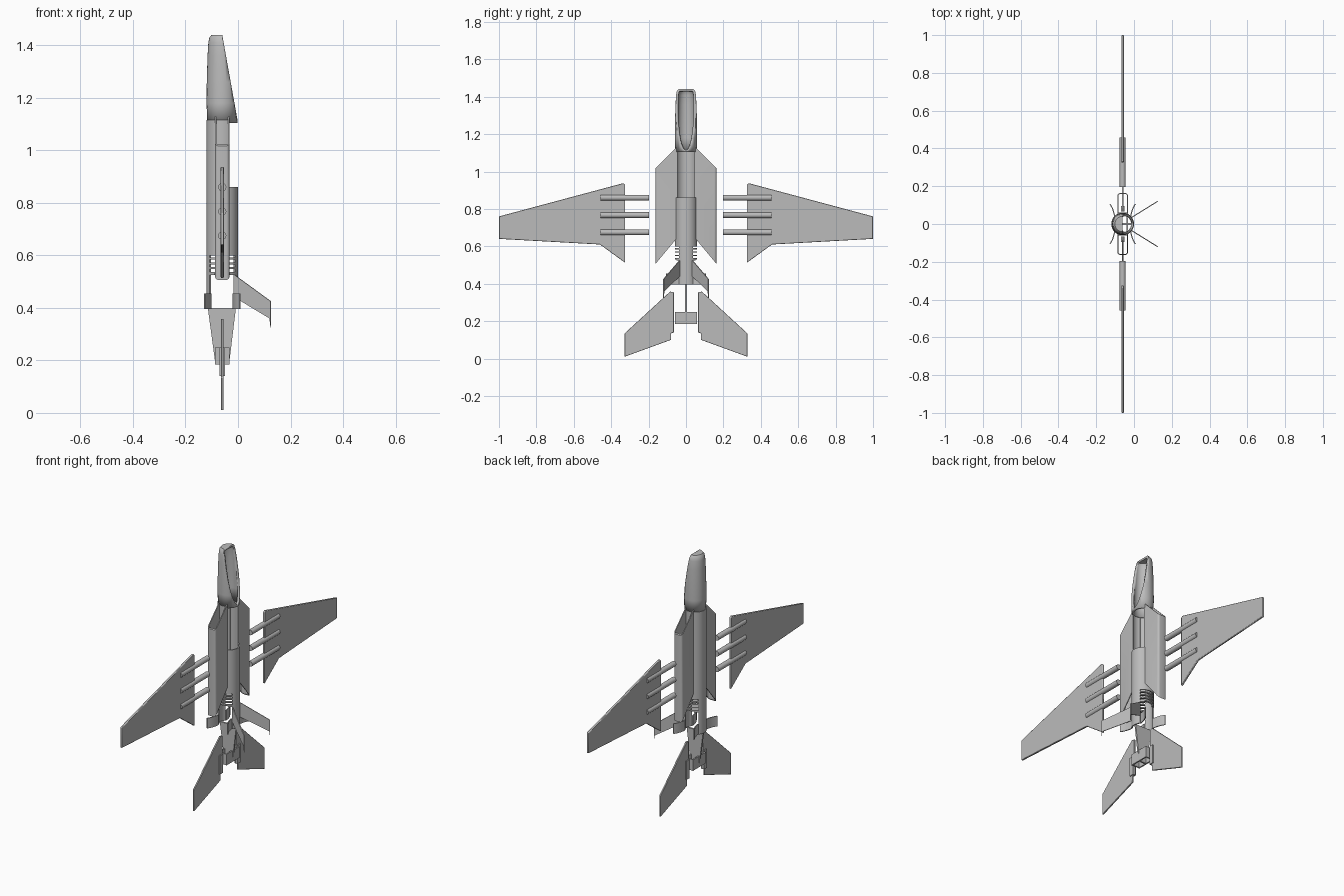
import bpy, bmesh
from math import cos, sin, radians, pi
from mathutils import Vector

cube = bpy.data.objects.get("Cube")
if cube:
    bpy.data.objects.remove(cube)

CX = -0.06   # fuselage axis
R = 0.06     # fuselage radius
X, Y, Z = Vector((1, 0, 0)), Vector((0, 1, 0)), Vector((0, 0, 1))

grey = bpy.data.materials.new("plain grey")
grey.use_nodes = True
grey.diffuse_color = (0.5, 0.5, 0.5, 1)
bsdf = next(n for n in grey.node_tree.nodes if n.type == "BSDF_PRINCIPLED")
bsdf.inputs["Base Color"].default_value = (0.5, 0.5, 0.5, 1)


def finish(name, bm, mirror=False, bevel=0):
    bmesh.ops.recalc_face_normals(bm, faces=bm.faces[:])
    mesh = bpy.data.meshes.new(name)
    bm.to_mesh(mesh)
    bm.free()
    mesh.materials.append(grey)
    obj = bpy.data.objects.new(name, mesh)
    bpy.context.collection.objects.link(obj)
    if bevel:
        mod = obj.modifiers.new("soft edge", "BEVEL")
        mod.width = bevel
        mod.segments = 2
    if mirror:
        mod = obj.modifiers.new("both sides", "MIRROR")
        mod.use_axis = (False, True, False)
    bpy.ops.object.select_all(action="DESELECT")
    obj.select_set(True)
    bpy.context.view_layer.objects.active = obj
    bpy.ops.object.shade_smooth_by_angle(angle=radians(35))
    return obj


def prism(pts, u, v, origin, w):
    """Extrude a 2D outline lying in the u, v plane along the vector w."""
    bm = bmesh.new()
    low = [bm.verts.new(origin + u * a + v * b) for a, b in pts]
    high = [bm.verts.new(p.co + w) for p in low]
    bm.faces.new(low)
    bm.faces.new(high)
    n = len(pts)
    for i in range(n):
        j = (i + 1) % n
        bm.faces.new((low[i], low[j], high[j], high[i]))
    return bm


def plate(name, pts, thick, bevel=0):
    """Mirrored panel drawn in y, z and centred on the fuselage axis."""
    bm = prism(pts, Y, Z, Vector((CX - thick / 2, 0, 0)), X * thick)
    return finish(name, bm, True, bevel)


def arc_shell(name, a0, a1, z0, z1, wall=0.007, radius=R):
    """Curved wall around the axis; angle 0 points to +x."""
    steps = max(6, int((a1 - a0) / 6))
    ang = [radians(a0 + (a1 - a0) * i / steps) for i in range(steps + 1)]
    pts = [(radius * cos(a), radius * sin(a)) for a in ang]
    inner = radius - wall
    pts += [(inner * cos(a), inner * sin(a)) for a in reversed(ang)]
    return finish(name, prism(pts, X, Y, Vector((CX, 0, z0)), Z * (z1 - z0)))


def slice_off(bm, point, normal, fill=True):
    geom = bm.verts[:] + bm.edges[:] + bm.faces[:]
    cut = bmesh.ops.bisect_plane(bm, geom=geom, plane_co=point, plane_no=normal, clear_outer=True)
    if fill:
        edges = [e for e in cut["geom_cut"] if isinstance(e, bmesh.types.BMEdge)]
        bmesh.ops.edgeloop_fill(bm, edges=edges)


# Nose: hollow lathed shell, sliced obliquely on the open side
profile = [(0.058, 1.105), (0.0595, 1.18), (0.059, 1.26), (0.056, 1.36),
           (0.053, 1.41), (0.049, 1.43), (0.041, 1.44)]
bm = bmesh.new()
SEG = 48
rings = [[bm.verts.new((CX + r * cos(2 * pi * i / SEG), r * sin(2 * pi * i / SEG), z))
          for i in range(SEG)] for r, z in profile]
for a, b in zip(rings, rings[1:]):
    for i in range(SEG):
        j = (i + 1) % SEG
        bm.faces.new((a[i], a[j], b[j], b[i]))
bm.faces.new(rings[-1])
slice_off(bm, Vector((CX, 0, 1.44)), Vector((0.335, 0, 0.06)).normalized(), False)
nose = finish("nose_shell", bm)
solid = nose.modifiers.new("wall", "SOLIDIFY")
solid.thickness = 0.013
solid.offset = -1

# Fuselage: back shell, belly cover, tail strips and vent ribs
arc_shell("fuselage_shell", 65, 295, 0.6, 1.115)
arc_shell("belly_cover", -65, 65, 0.6, 0.86)
for name, mid in (("belly_strip", 0), ("back_strip", 180)):
    arc_shell(name, mid - 37, mid + 37, 0.395, 0.6)
    arc_shell(name + "_collar", mid - 60, mid + 60, 0.525, 0.535)
for k in range(4):
    z = 0.53 + k * 0.018
    for name, mid in (("left_vent_rib", 90), ("right_vent_rib", 270)):
        arc_shell(name, mid - 54, mid + 54, z, z + 0.007, 0.012)

# Side ducts: thin rounded channels with slanted ends
H, FAR, C, WALL = 0.0275, 0.163, 0.012, 0.005


def channel(h, far, c):
    pts = [(-h, 0.045)]
    for cx, start in ((-h + c, 180), (h - c, 90)):
        for k in range(5):
            a = radians(start - 22.5 * k)
            pts.append((cx + c * cos(a), far - c + c * sin(a)))
    return pts + [(h, 0.045)]


outline = channel(H, FAR, C) + channel(H - WALL, FAR - WALL, C - WALL)[::-1]
bm = prism(outline, X, Y, Vector((CX, 0, 0.45)), Z * 0.72)
slice_off(bm, Vector((0, 0.06, 1.12)), Vector((0, 1, 1)).normalized())
slice_off(bm, Vector((0, 0.06, 0.63)), Vector((0, -0.12, -0.1)).normalized())
finish("side_duct", bm, True)

# Main wings
plate("wing", [(0.325, 0.93), (0.335, 0.938), (1, 0.76), (1, 0.64),
               (0.46, 0.61), (0.325, 0.512)], 0.012, 0.003)

# Wing spars
for k, z in enumerate((0.86, 0.767, 0.675)):
    circle = [(0.0155 * cos(2 * pi * i / 24), 0.0155 * sin(2 * pi * i / 24)) for i in range(24)]
    bm = prism(circle, X, Z, Vector((CX, 0.197, z)), Y * 0.26)
    finish(f"wing_spar_{k + 1}", bm, True)

# Tail wings with thicker roots
plate("tail_wing", [(0.065, 0.355), (0.085, 0.358), (0.328, 0.135), (0.328, 0.01),
                    (0.08, 0.1), (0.08, 0.135), (0.065, 0.14)], 0.009, 0.002)
plate("tail_wing_root", [(0.067, 0.14), (0.067, 0.25), (0.095, 0.25), (0.095, 0.14)], 0.02)

# Tail plate on the centre line
bm = prism([(-0.115, 0.4), (-0.008, 0.4), (-0.034, 0.185), (-0.086, 0.185)],
           X, Z, Vector((0, -0.005, 0)), Y * 0.01)
finish("tail_plate", bm)

# Tail bracket: four walls around the tail plate
for name, x0, x1, y0, y1 in (("bracket_back", -0.088, -0.08, -0.06, 0.06),
                             ("bracket_belly", -0.04, -0.032, -0.06, 0.06),
                             ("bracket_right", -0.08, -0.04, -0.06, -0.052),
                             ("bracket_left", -0.08, -0.04, 0.052, 0.06)):
    box = [(x0, y0), (x1, y0), (x1, y1), (x0, y1)]
    finish(name, prism(box, X, Y, Vector((0, 0, 0.185)), Z * 0.065))

# Curved tabs flaring from the tail strips
for name, s in (("back_tab", -1), ("belly_tab", 1)):
    a, b, c = Vector((0.045, 0.034)), Vector((0.049, 0.075)), Vector((0.07, 0.105))
    path = []
    for k in range(9):
        t = k / 8
        p = a * (1 - t) ** 2 + b * 2 * t * (1 - t) + c * t * t
        path.append((s * p.x, p.y))
    back = [(x - s * 0.005, y + 0.002) for x, y in reversed(path)]
    bm = prism(path + back, X, Y, Vector((CX, 0, 0.395)), Z * 0.06)
    finish(name, bm, True)

# Splayed belly fins
along = Vector((0.137, 0.085, 0))
side = along.cross(Z).normalized() * 0.005
bm = prism([(0, 0.525), (1, 0.425), (1, 0.325), (0.97, 0.36), (0, 0.44)],
           along, Z, Vector((-0.012, 0.035, 0)) - side / 2, side)
finish("belly_fin", bm, True)
